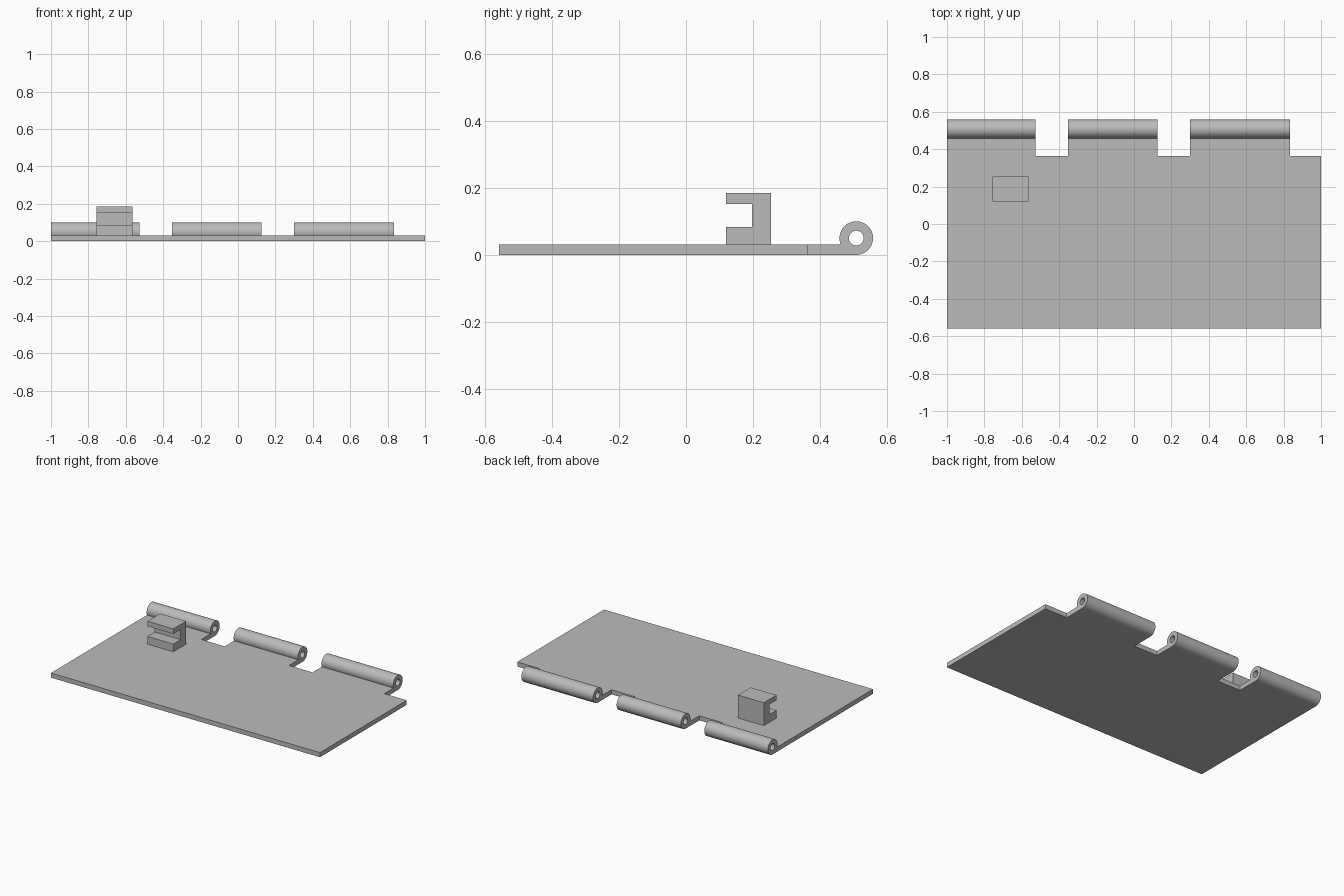
import bpy
import bmesh
from math import asin, cos, pi, sin

cube = bpy.data.objects.get("Cube")
if cube:
    bpy.data.objects.remove(cube)

# One plain grey material
GREY = (0.5, 0.5, 0.5, 1)
grey = bpy.data.materials.new("plain grey")
grey.use_nodes = True
grey.diffuse_color = GREY
grey.node_tree.nodes["Principled BSDF"].inputs["Base Color"].default_value = GREY


def extrude_profile(name, loops, x0, x1, smooth=False):
    """Sweep closed (y, z) loops along x; later loops become holes."""
    bm = bmesh.new()
    edges = []
    for loop in loops:
        verts = [bm.verts.new((x0, y, z)) for y, z in loop]
        edges += [bm.edges.new((a, b)) for a, b in zip(verts, verts[1:] + verts[:1])]
    if len(loops) == 1:
        faces = [bm.faces.new(verts)]
    else:
        bmesh.ops.triangle_fill(bm, use_beauty=True, edges=edges)
        faces = bm.faces[:]
    result = bmesh.ops.extrude_face_region(bm, geom=faces, use_keep_orig=True)
    moved = [g for g in result["geom"] if isinstance(g, bmesh.types.BMVert)]
    bmesh.ops.translate(bm, verts=moved, vec=(x1 - x0, 0, 0))
    bmesh.ops.recalc_face_normals(bm, faces=bm.faces)
    mesh = bpy.data.meshes.new(name)
    bm.to_mesh(mesh)
    bm.free()
    mesh.materials.append(grey)
    obj = bpy.data.objects.new(name, mesh)
    bpy.context.collection.objects.link(obj)
    if smooth:
        bpy.ops.object.select_all(action="DESELECT")
        obj.select_set(True)
        bpy.context.view_layer.objects.active = obj
        bpy.ops.object.shade_smooth_by_angle(angle=pi / 6)
    return obj


FRONT, BACK, THICK = -0.558, 0.363, 0.031
PIN_Y, OUTER, INNER = 0.508, 0.05, 0.022
STEPS = 48

# Flat leaf
extrude_profile("leaf_plate", [[(FRONT, 0), (BACK, 0), (BACK, THICK), (FRONT, THICK)]], -1, 1)

# Rolled knuckles, each with the tab joining it to the leaf
end_angle = pi + asin((OUTER - THICK) / OUTER)


def on_circle(radius, angle):
    return (PIN_Y + radius * cos(angle), OUTER + radius * sin(angle))


sweep = [-pi / 2 + (end_angle + pi / 2) * i / STEPS for i in range(STEPS + 1)]
outline = [(BACK, 0)] + [on_circle(OUTER, a) for a in sweep] + [(BACK, THICK)]
hole = [on_circle(INNER, 2 * pi * i / STEPS) for i in range(STEPS)]
for side, x0, x1 in (("right", -1, -0.527), ("middle", -0.353, 0.125), ("left", 0.3, 0.833)):
    extrude_profile(side + "_knuckle", [outline, hole], x0, x1, smooth=True)

# C-shaped catch, open toward the front
Y0, Y1, Y2 = 0.12, 0.197, 0.254
catch = [(Y0, THICK), (Y2, THICK), (Y2, 0.185), (Y0, 0.185),
         (Y0, 0.151), (Y1, 0.151), (Y1, 0.083), (Y0, 0.083)]
extrude_profile("catch_block", [catch], -0.757, -0.565)
